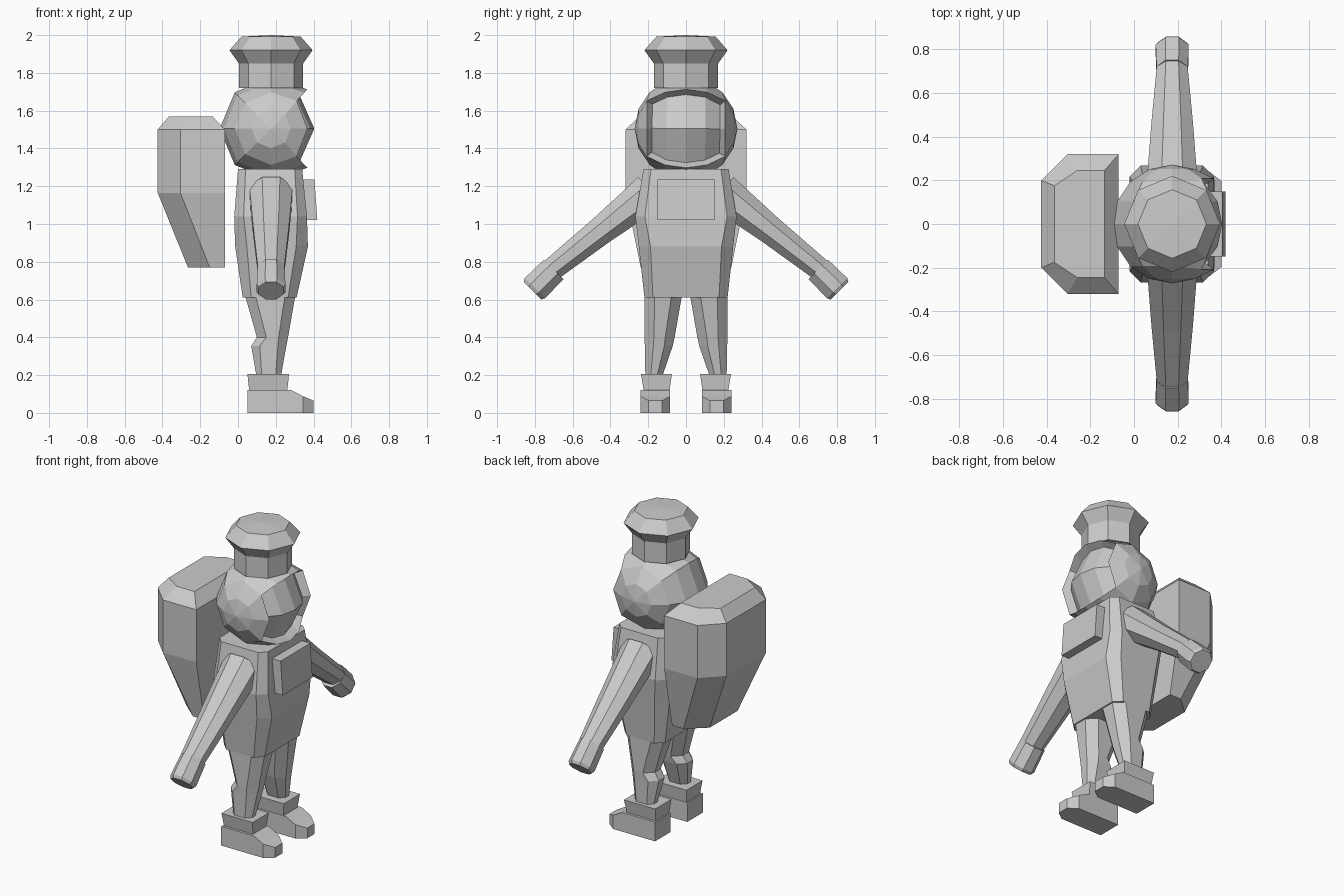
import bpy, bmesh, math
from mathutils import Vector

if "Cube" in bpy.data.objects:
    bpy.data.objects.remove(bpy.data.objects["Cube"])

suit = bpy.data.materials.new("suit_grey")
suit.diffuse_color = (0.6, 0.6, 0.6, 1)
suit.use_nodes = True
suit.node_tree.nodes["Principled BSDF"].inputs["Base Color"].default_value = suit.diffuse_color
CX = 0.175  # fore-aft centre of the figure, which faces +x


def finish(name, bm, mirror=False):
    bmesh.ops.recalc_face_normals(bm, faces=bm.faces)
    me = bpy.data.meshes.new(name)
    bm.to_mesh(me)
    bm.free()
    me.materials.append(suit)
    ob = bpy.data.objects.new(name, me)
    bpy.context.collection.objects.link(ob)
    if mirror:
        m = ob.modifiers.new("Mirror", 'MIRROR')
        m.use_axis = (False, True, False)
        m.use_mirror_merge = False
    return ob


def loft(name, rings, mirror=False):
    """Skin a stack of equal-length rings and cap both ends."""
    bm = bmesh.new()
    vs = [[bm.verts.new(p) for p in r] for r in rings]
    n = len(vs[0])
    for a, b in zip(vs, vs[1:]):
        for i in range(n):
            j = (i + 1) % n
            bm.faces.new((a[i], a[j], b[j], b[i]))
    bm.faces.new(vs[0])
    bm.faces.new(vs[-1])
    return finish(name, bm, mirror)


def box_ring(z, x0, x1, y0, y1, c=0.0):
    """Rectangle at height z with chamfered corners."""
    if c == 0:
        return [(x0, y0, z), (x1, y0, z), (x1, y1, z), (x0, y1, z)]
    return [(x0 + c, y0, z), (x1 - c, y0, z), (x1, y0 + c, z), (x1, y1 - c, z),
            (x1 - c, y1, z), (x0 + c, y1, z), (x0, y1 - c, z), (x0, y0 + c, z)]


def limb_ring(y, z, rx, rp, angle, n=8):
    """Octagon across a limb that drops outward at the given angle."""
    up = Vector((0, math.sin(angle), math.cos(angle)))
    c = Vector((CX, y, z))
    ring = []
    for i in range(n):
        t = 2 * math.pi * (i + 0.5) / n
        ring.append(c + Vector((1, 0, 0)) * rx * math.cos(t) * 1.08 + up * rp * math.sin(t) * 1.08)
    return ring


# Torso: chamfered box swelling at the waist
loft("torso", [box_ring(z, x0, x1, -h, h, c) for z, x0, x1, h, c in (
    (0.61, 0.025, 0.31, 0.22, 0.045),
    (0.88, -0.015, 0.37, 0.25, 0.062),
    (1.04, -0.02, 0.365, 0.268, 0.05),
    (1.29, 0.0, 0.34, 0.225, 0.04))])

# Chest panel, slightly tilted
loft("chest_panel", [box_ring(1.02, 0.33, 0.42, -0.15, 0.15),
                     box_ring(1.235, 0.32, 0.405, -0.15, 0.15)])


# Backpack: back corners cut, bevelled top, tapering base
def pack_ring(z, xb, xc, xf, hb, h):
    return [(xb, -hb, z), (xc, -h, z), (xf, -h, z), (xf, h, z), (xc, h, z), (xb, hb, z)]


loft("backpack", [pack_ring(0.77, -0.265, -0.15, -0.07, 0.14, 0.24),
                  pack_ring(1.165, -0.425, -0.305, -0.07, 0.20, 0.32),
                  pack_ring(1.5, -0.425, -0.305, -0.07, 0.20, 0.32),
                  pack_ring(1.57, -0.365, -0.26, -0.135, 0.175, 0.245)])

# Helmet: faceted ball with its poles at the sides
bm = bmesh.new()
bmesh.ops.create_uvsphere(bm, u_segments=8, v_segments=8, radius=0.272)
for v in bm.verts:
    x, y, z = v.co
    v.co = (x, z, -y)
# Visor opening: front faces inset and pushed back behind a flared rim
front = []
for f in bm.faces:
    c = f.calc_center_median()
    if c.x > 0.1 and abs(c.y) < 0.19 and abs(c.z) < c.x * 0.9:
        front.append(f)
bmesh.ops.inset_region(bm, faces=front, thickness=0.012, use_even_offset=True)
inner = {v for f in front for v in f.verts}
rim = {e.other_vert(v) for v in inner for e in v.link_edges} - inner
for v in inner:
    v.co.x -= 0.043
for v in rim:
    v.co.y *= 1.08
    v.co.z *= 1.08
bmesh.ops.translate(bm, verts=bm.verts, vec=(CX, 0, 1.505))
finish("helmet", bm)


# Hat: eight-sided band with a wide rim and a shallow crown
def round_ring(r, z, n=8):
    return [(CX + r * math.cos(2 * math.pi * i / n), r * math.sin(2 * math.pi * i / n), z)
            for i in range(n)]


hat = loft("hat", [round_ring(0.17, 1.72), round_ring(0.17, 1.85),
                   round_ring(0.22, 1.92), round_ring(0.157, 1.992)])
bm = bmesh.new()
bm.from_mesh(hat.data)
crown = max(bm.faces, key=lambda f: f.calc_center_median().z)
top = bmesh.ops.poke(bm, faces=[crown])["verts"][0]
top.co.z = 2.0
bm.to_mesh(hat.data)
bm.free()

# Arms and hands
loft("arm", [limb_ring(0.19, 1.17, 0.115, 0.10, math.radians(38)),
             limb_ring(0.45, 0.965, 0.095, 0.075, math.radians(38)),
             limb_ring(0.715, 0.755, 0.07, 0.06, math.radians(42))], mirror=True)
loft("hand", [limb_ring(0.70, 0.76, 0.072, 0.073, math.radians(45)),
              limb_ring(0.80, 0.66, 0.076, 0.076, math.radians(45)),
              limb_ring(0.813, 0.647, 0.066, 0.066, math.radians(45))], mirror=True)

# Legs: tapered, with a notch behind the knee
loft("leg", [box_ring(z, x0, x1, y0, y1, c) for z, x0, x1, y0, y1, c in (
    (0.18, 0.10, 0.225, 0.13, 0.215, 0.027),
    (0.355, 0.07, 0.256, 0.07, 0.218, 0.045),
    (0.40, 0.10, 0.265, 0.06, 0.22, 0.05),
    (0.63, 0.035, 0.305, 0.02, 0.22, 0.055))], mirror=True)

# Boot cuffs
loft("boot_cuff", [box_ring(0.11, 0.06, 0.26, 0.088, 0.222),
                   box_ring(0.205, 0.05, 0.27, 0.075, 0.238)], mirror=True)


# Boots: cross-sections from heel to toe, with a sloped and narrowed front
def foot_ring(x, top, half):
    return [(x, 0.162 - half, 0), (x, 0.162 + half, 0),
            (x, 0.162 + half, top), (x, 0.162 - half, top)]


loft("boot", [foot_ring(0.05, 0.122, 0.078), foot_ring(0.28, 0.122, 0.078),
              foot_ring(0.345, 0.088, 0.078), foot_ring(0.40, 0.065, 0.036)], mirror=True)
